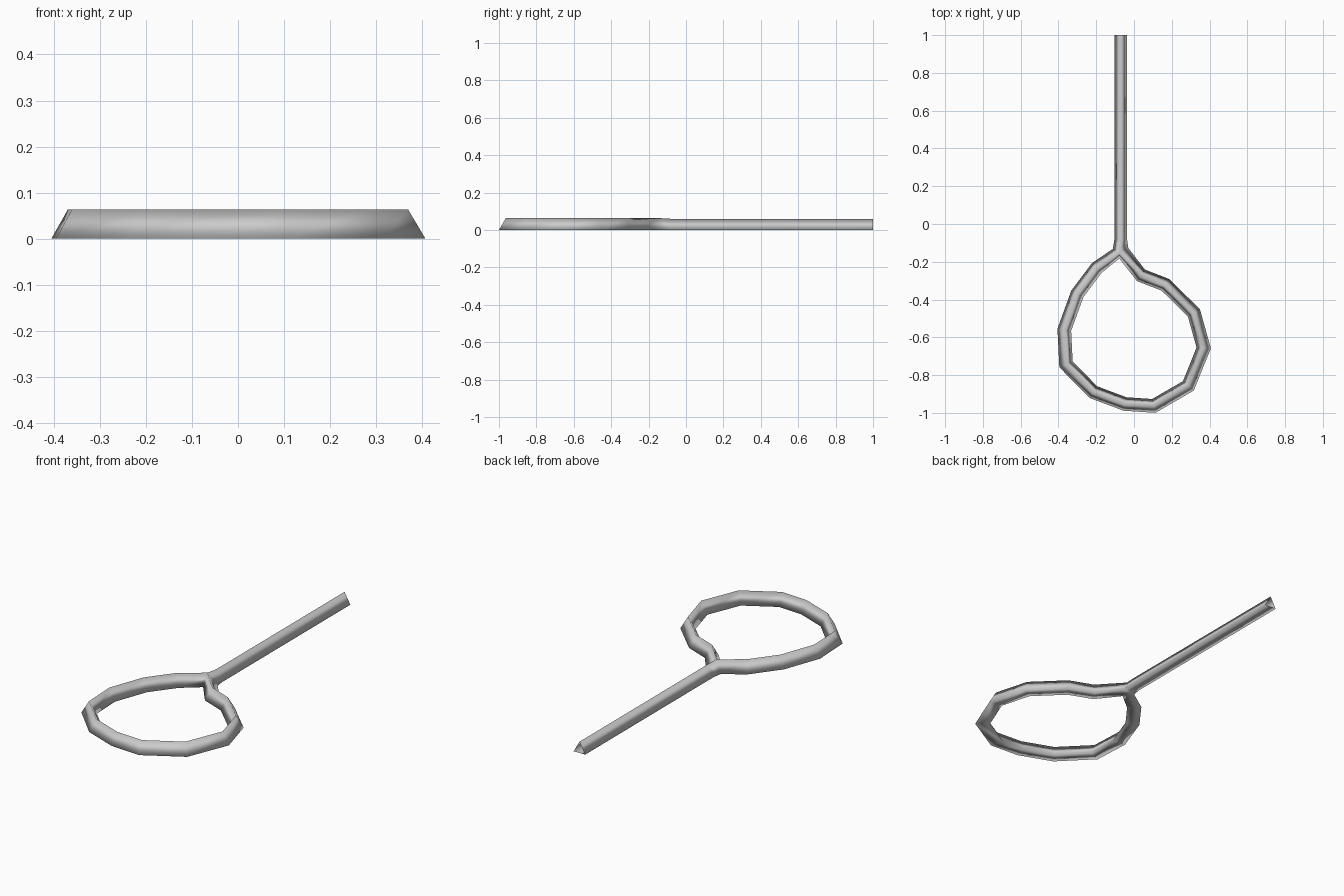
import bpy, bmesh
from mathutils import Vector

if "Cube" in bpy.data.objects:
    bpy.data.objects.remove(bpy.data.objects["Cube"])

HALF, RIDGE = 0.036, 0.064          # ring section: half base width, ridge height
STICK_HALF, STICK_RIDGE = 0.034, 0.06

# Centre line of the irregular loop, anticlockwise from the fork
hub = (-0.077, -0.148)
path = [(-0.197, -0.233), (-0.30, -0.37), (-0.369, -0.56), (-0.36, -0.743),
        (-0.215, -0.89), (-0.048, -0.953), (0.105, -0.963), (0.288, -0.857),
        (0.369, -0.656), (0.317, -0.47), (0.166, -0.322), (0.037, -0.272)]

bm = bmesh.new()


def vert(x, y, z=0.0):
    return bm.verts.new((x, y, z))


def mitred_section(a, p, b):
    """Triangular section at p: outer base, ridge, inner base."""
    a, p, b = Vector(a), Vector(p), Vector(b)
    d1, d2 = (p - a).normalized(), (b - p).normalized()
    n1, n2 = Vector((-d1.y, d1.x)), Vector((-d2.y, d2.x))
    m = (n1 + n2).normalized()
    m *= HALF / m.dot(n1)
    return [vert(*(p - m)), vert(p.x, p.y, RIDGE), vert(*(p + m))]


def bridge(sections):
    for s, t in zip(sections, sections[1:]):
        for i in range(3):
            j = (i + 1) % 3
            bm.faces.new((s[i], s[j], t[j], t[i]))


# Fork shared by both loop ends and the stick
top = vert(*hub, RIDGE)
left, right, crotch = vert(-0.112, -0.132), vert(-0.03, -0.127), vert(-0.078, -0.183)
bm.faces.new((left, right, crotch))

# Loop
pts = [hub] + path + [hub]
ring = [mitred_section(*pts[i - 1:i + 2]) for i in range(1, len(pts) - 1)]
bridge([[left, top, crotch]] + ring + [[right, top, crotch]])

# Straight stick with an open end
stick = [[vert(-0.07 - STICK_HALF, y), vert(-0.07, y, STICK_RIDGE),
          vert(-0.07 + STICK_HALF, y)] for y in (-0.085, 1.0)]
bridge([[left, top, right]] + stick)

bmesh.ops.recalc_face_normals(bm, faces=bm.faces)
for f in bm.faces:
    f.smooth = True
mesh = bpy.data.meshes.new("looped_stick")
bm.to_mesh(mesh)
bm.free()

grey = bpy.data.materials.new("grey")
grey.diffuse_color = (0.6, 0.6, 0.6, 1)
grey.use_nodes = True
grey.node_tree.nodes["Principled BSDF"].inputs["Base Color"].default_value = grey.diffuse_color
mesh.materials.append(grey)
bpy.context.collection.objects.link(bpy.data.objects.new("looped_stick", mesh))
